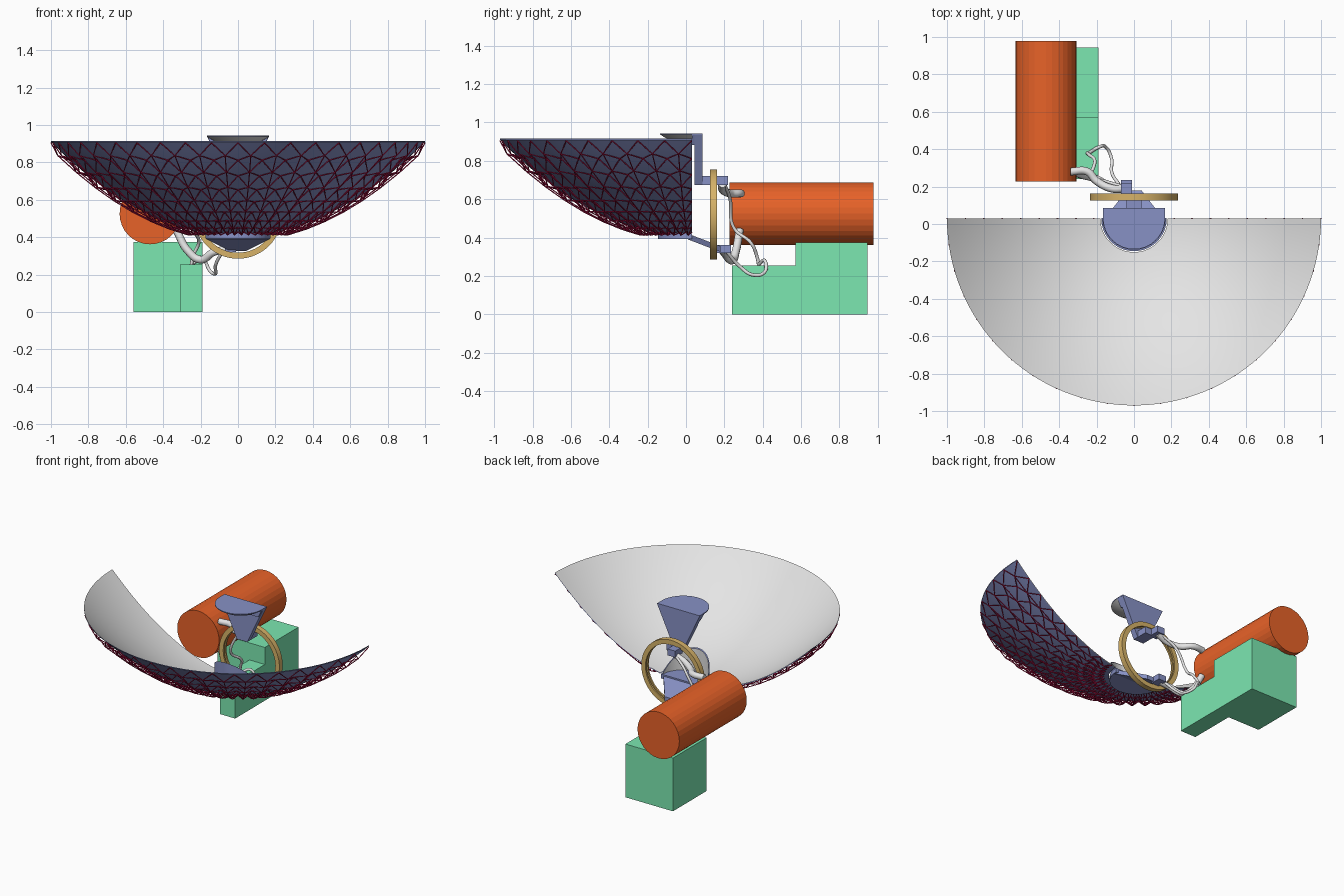
import bpy, bmesh, math

if "Cube" in bpy.data.objects:
    bpy.data.objects.remove(bpy.data.objects["Cube"])


def material(name, rgb):
    m = bpy.data.materials.new(name)
    m.diffuse_color = (*rgb, 1)
    m.use_nodes = True
    m.node_tree.nodes["Principled BSDF"].inputs["Base Color"].default_value = m.diffuse_color
    return m


GREY = material("light grey", (0.78, 0.78, 0.78))
RED = material("dark red", (0.5, 0.008, 0.07))
BLUE = material("slate blue", (0.245, 0.285, 0.56))
TAN = material("tan gold", (0.68, 0.45, 0.14))
ORANGE = material("burnt orange", (0.82, 0.125, 0.022))
GREEN = material("mint green", (0.20, 0.80, 0.44))
CY = 0.03  # y of the dish cut plane and axis


def add_object(name, bm, *mats):
    me = bpy.data.meshes.new(name)
    bm.to_mesh(me)
    bm.free()
    ob = bpy.data.objects.new(name, me)
    for m in mats:
        me.materials.append(m)
    bpy.context.collection.objects.link(ob)
    return ob


def smooth(ob, angle=30):
    bpy.ops.object.select_all(action='DESELECT')
    ob.select_set(True)
    bpy.context.view_layer.objects.active = ob
    bpy.ops.object.shade_smooth_by_angle(angle=math.radians(angle))


def prism(name, pts, vec, mat):
    """Extrude a flat polygon along a vector."""
    bm = bmesh.new()
    f = bm.faces.new([bm.verts.new(p) for p in pts])
    ext = bmesh.ops.extrude_face_region(bm, geom=[f], use_keep_orig=True)
    bmesh.ops.translate(bm, vec=vec, verts=[g for g in ext["geom"] if isinstance(g, bmesh.types.BMVert)])
    bmesh.ops.recalc_face_normals(bm, faces=bm.faces)
    return add_object(name, bm, mat)


def box(name, x0, x1, y0, y1, z0, z1, mat):
    return prism(name, [(x0, y0, z0), (x1, y0, z0), (x1, y1, z0), (x0, y1, z0)], (0, 0, z1 - z0), mat)


def half_lathe(profile, n=64, grey_rows=0, lean=None):
    """Half turn of an (r, z) profile in front of the cut plane; rows past grey_rows get material 1."""
    bm = bmesh.new()
    rows = []
    for k in range(n + 1):
        a = math.pi + math.pi * k / n
        row = []
        for r, z in profile:
            y = CY + r * math.sin(a)
            row.append(bm.verts.new((r * math.cos(a), y, lean(y, z) if lean else z)))
        rows.append(row)
    for a, b in zip(rows, rows[1:]):
        for i in range(len(profile) - 1):
            f = bm.faces.new((a[i], b[i], b[i + 1], a[i + 1]))
            f.material_index = int(grey_rows > 0 and i >= grey_rows)
    bmesh.ops.remove_doubles(bm, verts=bm.verts, dist=1e-5)
    return bm


def dish_z(r):
    return 0.413 + 0.502 * r * r


# Half dish: grey inside, slate blue outside and on the rim
radii = [0.18 + 0.82 * i / 20 for i in range(21)]
profile = [(r, dish_z(r)) for r in radii] + [(r, dish_z(r) - 0.006) for r in reversed(radii)]
dish = add_object("half_dish", half_lathe(profile, grey_rows=20), GREY, BLUE)
smooth(dish)

# Red lattice behind the dish
RINGS, SECT = 8, 22


def dish_node(i, j, off):
    r = 0.21 + 0.785 * i / RINGS
    a = math.pi + math.pi * j / SECT
    slope = 1.0 * r
    n = math.hypot(slope, 1)
    rr = r + off * slope / n * 0.8
    return (rr * math.cos(a), CY + rr * math.sin(a), dish_z(r) - off / n)


rods = []
for i in range(RINGS):
    for j in range(SECT):
        outer = dish_node(i + 0.5, j + 0.5, 0.036)
        for di, dj in ((0, 0), (1, 0), (0, 1), (1, 1)):
            rods.append((outer, dish_node(i + di, j + dj, 0.008)))
        if i < RINGS - 1:
            rods.append((outer, dish_node(i + 1.5, j + 0.5, 0.036)))


def tubes(name, paths, radius, mat, kind='POLY'):
    cu = bpy.data.curves.new(name, 'CURVE')
    cu.dimensions = '3D'
    cu.bevel_depth = radius
    cu.bevel_resolution = 2 if kind == 'POLY' else 3
    cu.use_fill_caps = kind != 'POLY'
    for path in paths:
        sp = cu.splines.new(kind)
        if kind == 'BEZIER':
            sp.bezier_points.add(len(path) - 1)
            for bp, p in zip(sp.bezier_points, path):
                bp.co = p
                bp.handle_left_type = bp.handle_right_type = 'AUTO'
        else:
            sp.points.add(len(path) - 1)
            for pt, p in zip(sp.points, path):
                pt.co = (*p, 1)
    cu.materials.append(mat)
    ob = bpy.data.objects.new(name, cu)
    bpy.context.collection.objects.link(ob)


tubes("lattice_rods", rods, 0.003, RED)


def half_disc(r, z, back):
    arc = [math.pi + math.pi * k / 32 for k in range(33)]
    return [(r * math.cos(a), CY + r * math.sin(a), z) for a in arc] + [(r, back, z), (-r, back, z)]


# Upper reflector: flat cap, grey bulged underside, tapering back plate and arm
prism("upper_cap", half_disc(0.165, 0.937, 0.085), (0, 0, 0.006), BLUE)
bulge = [(0.165 * t / 8, 0.937 - 0.055 * (1 - (t / 8) ** 2)) for t in range(8, -1, -1)]
smooth(add_object("upper_bulge", half_lathe(bulge, 32), GREY))
prism("upper_lip", [(-0.165, CY, 0.938), (0.165, CY, 0.938), (0.135, CY, 0.882), (-0.135, CY, 0.882)],
      (0, 0.055, 0), BLUE)
prism("upper_plate", [(-0.165, 0.045, 0.938), (0.165, 0.045, 0.938), (0.04, 0.045, 0.675), (-0.04, 0.045, 0.675)],
      (0, 0.04, 0), BLUE)
box("upper_arm", -0.04, 0.04, 0.08, 0.16, 0.675, 0.72, BLUE)
box("upper_arm_tip", -0.07, -0.01, 0.14, 0.22, 0.675, 0.72, BLUE)

# Lower feed: half disc, scoop wall rising to the front (grey inside), sloping plate with arm
prism("lower_cap", half_disc(0.175, 0.392, CY + 0.001), (0, 0, 0.03), BLUE)
wall = [(0.168, 0), (0.168, 1), (0.162, 1), (0.162, 0)]
scoop = half_lathe(wall, 32, 2, lambda y, z: 0.42 + z * (CY - y))
smooth(add_object("lower_scoop", scoop, BLUE, GREY))
prism("lower_plate", [(-0.17, 0.01, 0.39), (0.17, 0.01, 0.39), (0.04, 0.18, 0.325), (-0.04, 0.18, 0.325)],
      (0, 0, 0.03), BLUE)
box("lower_arm_tip", -0.07, -0.01, 0.16, 0.235, 0.32, 0.36, BLUE)

# Mounting ring, plain outside with a groove inside
section = [(0.235, 0.125), (0.235, 0.162), (0.203, 0.162), (0.203, 0.15), (0.213, 0.15),
           (0.213, 0.137), (0.203, 0.137), (0.203, 0.125)]
bm = bmesh.new()
N = 64
loops = [[bm.verts.new((r * math.cos(math.tau * k / N), y, 0.52 + r * math.sin(math.tau * k / N)))
          for r, y in section] for k in range(N)]
for k in range(N):
    a, b = loops[k], loops[(k + 1) % N]
    for i in range(len(section)):
        m = (i + 1) % len(section)
        bm.faces.new((a[i], a[m], b[m], b[i]))
bmesh.ops.recalc_face_normals(bm, faces=bm.faces)
smooth(add_object("mounting_ring", bm, TAN))

# Cylinder tank
bpy.ops.mesh.primitive_cylinder_add(vertices=32, radius=0.163, depth=0.75, location=(-0.47, 0.603, 0.525),
                                    rotation=(math.pi / 2, 0, 0))
tank = bpy.context.object
tank.name = "tank"
tank.data.materials.append(ORANGE)

# Stepped base: tall rear block and low narrow front block
box("base_rear", -0.56, -0.19, 0.57, 0.945, 0, 0.375, GREEN)
box("base_front", -0.31, -0.19, 0.24, 0.571, 0, 0.255, GREEN)

# Cables
tubes("thick_cables", [
    [(-0.04, 0.19, 0.68), (-0.12, 0.19, 0.65), (-0.20, 0.23, 0.63), (-0.25, 0.28, 0.63), (-0.34, 0.28, 0.63)],
    [(-0.06, 0.19, 0.335), (-0.13, 0.20, 0.32), (-0.20, 0.24, 0.28), (-0.27, 0.26, 0.33), (-0.33, 0.28, 0.44)],
], 0.021, GREY, 'BEZIER')
tubes("thin_cables", [
    [(-0.06, 0.20, 0.68), (-0.16, 0.23, 0.60), (-0.23, 0.25, 0.45), (-0.21, 0.34, 0.37), (-0.24, 0.37, 0.30),
     (-0.25, 0.38, 0.25)],
    [(-0.08, 0.21, 0.33), (-0.12, 0.28, 0.25), (-0.12, 0.35, 0.205), (-0.15, 0.41, 0.22), (-0.19, 0.41, 0.28),
     (-0.24, 0.38, 0.26)],
], 0.009, GREY, 'BEZIER')
